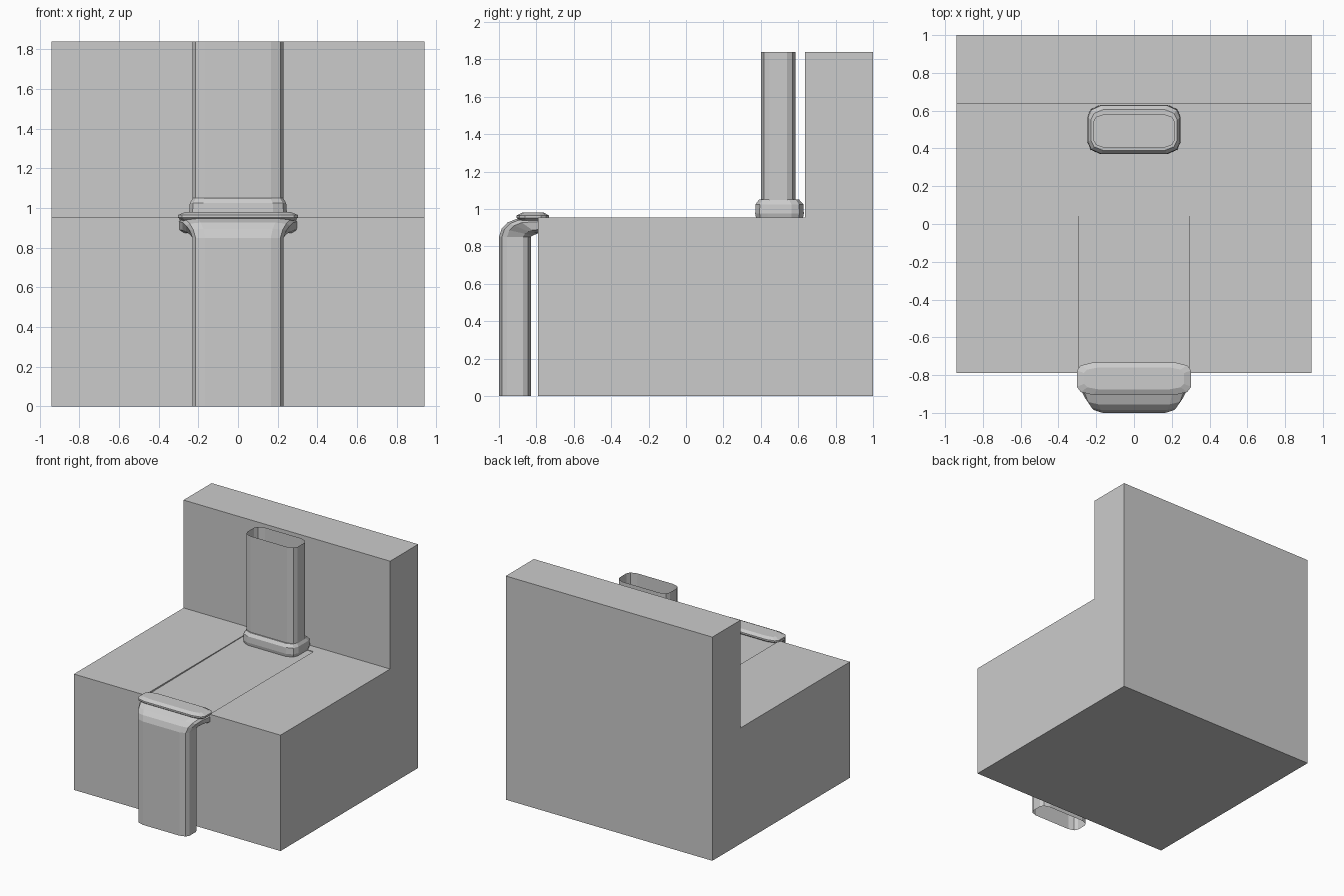
import bpy, bmesh

if "Cube" in bpy.data.objects:
    bpy.data.objects.remove(bpy.data.objects["Cube"])


def add_object(name, bm):
    bmesh.ops.recalc_face_normals(bm, faces=bm.faces)
    mesh = bpy.data.meshes.new(name)
    bm.to_mesh(mesh)
    bm.free()
    ob = bpy.data.objects.new(name, mesh)
    bpy.context.collection.objects.link(ob)
    return ob


def extrude_profile(name, yz, x0, x1):
    """Solid from a y-z outline swept along x."""
    bm = bmesh.new()
    face = bm.faces.new([bm.verts.new((x0, y, z)) for y, z in yz])
    new = bmesh.ops.extrude_face_region(bm, geom=[face])["geom"]
    bmesh.ops.translate(bm, vec=(x1 - x0, 0, 0),
                        verts=[v for v in new if isinstance(v, bmesh.types.BMVert)])
    return add_object(name, bm)


# twelve-sided rounded rectangle, unit half-sizes
QUARTER = [(1, .5), (.93, .82), (.72, 1)]
SECTION = (QUARTER + [(-x, y) for x, y in reversed(QUARTER)]
           + [(-x, -y) for x, y in QUARTER] + [(x, -y) for x, y in reversed(QUARTER)])


def loft(name, rings, caps=False):
    """Each ring: half width, front (y, z), back (y, z)."""
    bm = bmesh.new()
    rows = []
    for w, (fy, fz), (by, bz) in rings:
        rows.append([bm.verts.new((sx * w,
                                   (fy + by) / 2 + sy * (by - fy) / 2,
                                   (fz + bz) / 2 + sy * (bz - fz) / 2))
                     for sx, sy in SECTION])
    n = len(SECTION)
    for a, b in zip(rows, rows[1:]):
        for i in range(n):
            j = (i + 1) % n
            bm.faces.new((a[i], a[j], b[j], b[i]))
    if caps:
        bm.faces.new(rows[0])
        bm.faces.new(rows[-1])
    return add_object(name, bm)


def level(w, y0, y1, z):
    return (w, (y0, z), (y1, z))


# roof block with raised back wall
block = extrude_profile("roof_block", [(-.79, 0), (1, 0), (1, 1.84), (.635, 1.84),
                                       (.635, .953), (-.79, .953)], -.94, .94)

# very shallow water channel running from back pipe to front spout
cutter = extrude_profile("channel_cutter", [(-.85, .94), (.56, .948),
                                            (.56, 1.0), (-.85, 1.0)], -.295, .295)
mod = block.modifiers.new("channel", 'BOOLEAN')
mod.operation = 'DIFFERENCE'
mod.solver = 'EXACT'
mod.object = cutter
bpy.context.view_layer.objects.active = block
bpy.ops.object.modifier_apply(modifier=mod.name)
bpy.data.objects.remove(cutter)

# upper pipe, open at the top
loft("upper_pipe", [level(.23, .40, .585, .95), level(.23, .40, .585, 1.84)])

# collar at the foot of the upper pipe
loft("pipe_collar", [level(.24, .375, .625, .95), level(.247, .37, .63, .975),
                     level(.243, .372, .627, 1.025), level(.228, .39, .605, 1.05),
                     level(.215, .405, .58, 1.05)])

# lower pipe, open at the bottom, flaring and bending into the wall
loft("lower_pipe", [
    (.23, (-1, 0), (-.83, 0)),
    (.23, (-1, .85), (-.83, .85)),
    (.243, (-.985, .895), (-.82, .858)),
    (.262, (-.955, .927), (-.805, .864)),
    (.28, (-.905, .947), (-.795, .868)),
    (.297, (-.79, .953), (-.785, .868))])

# rounded lip lying over the mouth of the spout
loft("spout_lip", [level(.285, -.89, -.75, .938), level(.303, -.905, -.733, .952),
                   level(.303, -.905, -.733, .965), level(.265, -.875, -.76, .98)],
     caps=True)
